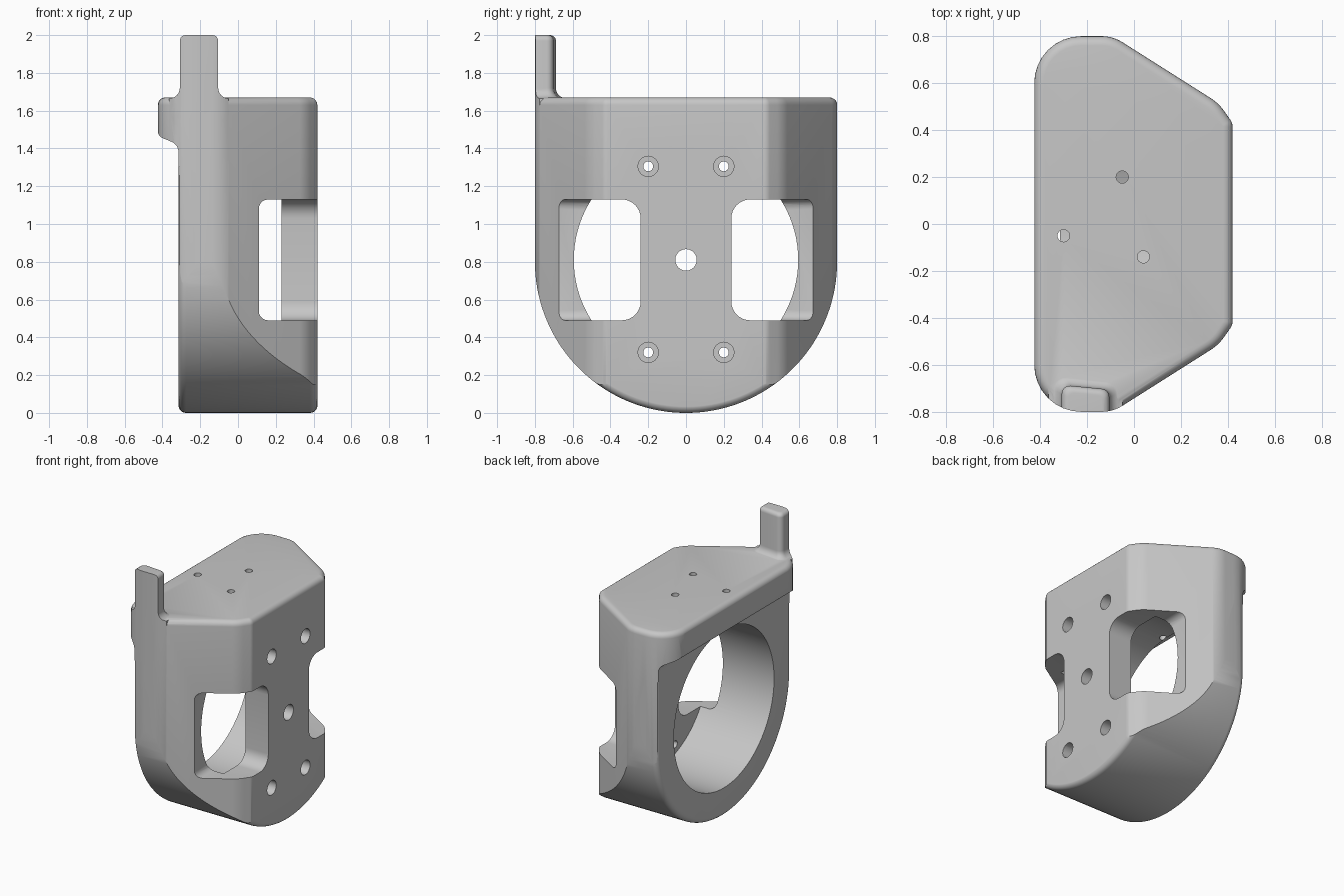
import bpy, bmesh, math
from mathutils import Vector

cube = bpy.data.objects.get("Cube")
if cube:
    bpy.data.objects.remove(cube)

grey = bpy.data.materials.new("plain grey")
grey.use_nodes = True
colour = (0.57, 0.57, 0.57, 1)
grey.diffuse_color = colour
grey.node_tree.nodes["Principled BSDF"].inputs["Base Color"].default_value = colour


def rounded(corners, steps=8):
    """Outline with a circular arc at each (a, b, radius) corner."""
    out = []
    for i, (a, b, r) in enumerate(corners):
        p = Vector((a, b))
        u = (Vector(corners[i - 1][:2]) - p).normalized()
        v = (Vector(corners[(i + 1) % len(corners)][:2]) - p).normalized()
        half = u.angle(v) / 2
        centre = p + (u + v).normalized() * r / math.sin(half)
        start = p + u * r / math.tan(half) - centre
        end = p + v * r / math.tan(half) - centre
        turn = math.pi - 2 * half
        for k in range(steps + 1):
            t = k / steps
            d = (start * math.sin((1 - t) * turn) + end * math.sin(t * turn)) / math.sin(turn)
            out.append(tuple(centre + d))
    return out


def finish(name, bm):
    bmesh.ops.recalc_face_normals(bm, faces=bm.faces)
    mesh = bpy.data.meshes.new(name)
    bm.to_mesh(mesh)
    bm.free()
    mesh.materials.append(grey)
    ob = bpy.data.objects.new(name, mesh)
    bpy.context.collection.objects.link(ob)
    return ob


def prism(name, outline, axis, lo, hi, rim=0):
    """Extrude an outline along an axis, optionally rounding both rims."""
    place = {"x": lambda a, b, t: (t, a, b),
             "y": lambda a, b, t: (a, t, b),
             "z": lambda a, b, t: (a, b, t)}[axis]
    bm = bmesh.new()
    ends = [[bm.verts.new(place(a, b, t)) for a, b in outline] for t in (lo, hi)]
    caps = [bm.faces.new(e) for e in ends]
    n = len(outline)
    for i in range(n):
        j = (i + 1) % n
        bm.faces.new((ends[0][i], ends[0][j], ends[1][j], ends[1][i]))
    if rim:
        bmesh.ops.recalc_face_normals(bm, faces=bm.faces)
        edges = list({e for f in caps for e in f.edges})
        bmesh.ops.bevel(bm, geom=edges, offset=rim, segments=5, profile=0.5,
                        affect="EDGES", clamp_overlap=False)
    return finish(name, bm)


def circle(a, b, r, n=24):
    return [(a + r * math.cos(math.tau * i / n), b + r * math.sin(math.tau * i / n))
            for i in range(n)]


def combine(target, tool, operation):
    mod = target.modifiers.new("join", "BOOLEAN")
    mod.operation, mod.object, mod.solver = operation, tool, "EXACT"
    bpy.context.view_layer.objects.active = target
    bpy.ops.object.modifier_apply(modifier=mod.name)
    bpy.data.objects.remove(tool)


# Plan outline, mirrored front to back
half_plan = [(0.42, 0.43, 0.05), (0.36, 0.515, 0.2), (-0.09, 0.8, 0.17), (-0.425, 0.8, 0.2)]
plan = rounded(half_plan + [(x, -y, r) for x, y, r in reversed(half_plan)])

# Housing: U-shaped side profile plus overhanging lip, trimmed to the plan
arch = [(0.8 * math.cos(math.pi * (1 + i / 72)), 0.8 + 0.8 * math.sin(math.pi * (1 + i / 72)))
        for i in range(73)]
body = prism("housing", arch + [(0.8, 1.9), (-0.8, 1.9)], "x", -0.315, 0.421, 0.04)
lip = rounded([(-0.424, 1.9, 0.01), (-0.424, 1.465, 0.04), (-0.315, 1.42, 0.06),
               (-0.315, 1.3, 0.01), (-0.2, 1.3, 0.01), (-0.2, 1.9, 0.01)])
combine(body, prism("lip", lip, "y", -0.9, 0.9), "UNION")
combine(body, prism("plan_trim", plan, "z", -0.3, 1.67, 0.04), "INTERSECT")

# Large bore, open on one side and closed by the mounting plate
combine(body, prism("bore", circle(0, 0.81, 0.594, 96), "x", -0.8, 0.23), "DIFFERENCE")

# Side windows
for s in (-1, 1):
    shape = rounded([(0.24 * s, 0.49, 0.1), (1.0 * s, 0.49, 0.1),
                     (1.0 * s, 1.13, 0.1), (0.24 * s, 1.13, 0.1)])
    combine(body, prism("window", shape, "x", 0.11, 0.7, 0.05), "DIFFERENCE")

# Plate holes: central hole and four counterbored screw holes
combine(body, prism("centre_hole", circle(0, 0.81, 0.057), "x", 0.1, 0.6), "DIFFERENCE")
for y in (-0.2, 0.2):
    for z in (0.32, 1.305):
        combine(body, prism("screw_hole", circle(y, z, 0.026), "x", 0.1, 0.6), "DIFFERENCE")
        combine(body, prism("counterbore", circle(y, z, 0.054), "x", 0.33, 0.6), "DIFFERENCE")

# Top holes
for x, y in ((-0.05, 0.2), (-0.3, -0.05), (0.04, -0.14)):
    combine(body, prism("top_hole", circle(x, y, 0.026), "z", 1.2, 1.9), "DIFFERENCE")

# Upright tab: lofted rings that flare at the foot and round over at the tip
foot = rounded([(-0.308, -0.685, 0.035), (-0.105, -0.705, 0.035),
                (-0.105, -0.84, 0.01), (-0.308, -0.84, 0.01)], 5)
quarter = [math.pi / 12 * i for i in range(7)]
levels = [(1.55, 0.055)]
levels += [(1.72 - 0.055 * math.cos(a), 0.055 * (1 - math.sin(a))) for a in quarter]
levels += [(1.97 + 0.03 * math.sin(a), -0.03 * (1 - math.cos(a))) for a in quarter]
bm = bmesh.new()
rings = []
for z, grow in levels:
    rings.append([bm.verts.new((-0.206 + (x + 0.206) * (1 + grow / 0.1),
                                -0.76 + (y + 0.76) * (1 + grow / 0.07), z)) for x, y in foot])
for low, high in zip(rings, rings[1:]):
    for i in range(len(low)):
        j = (i + 1) % len(low)
        bm.faces.new((low[i], low[j], high[j], high[i]))
bm.faces.new(rings[0])
bm.faces.new(rings[-1])
tab = finish("tab", bm)
combine(tab, prism("tab_trim", plan, "z", 1, 2.2), "INTERSECT")
combine(body, tab, "UNION")

# Shading
bpy.ops.object.select_all(action="DESELECT")
body.select_set(True)
bpy.context.view_layer.objects.active = body
bpy.ops.object.shade_smooth_by_angle(angle=math.radians(30))
